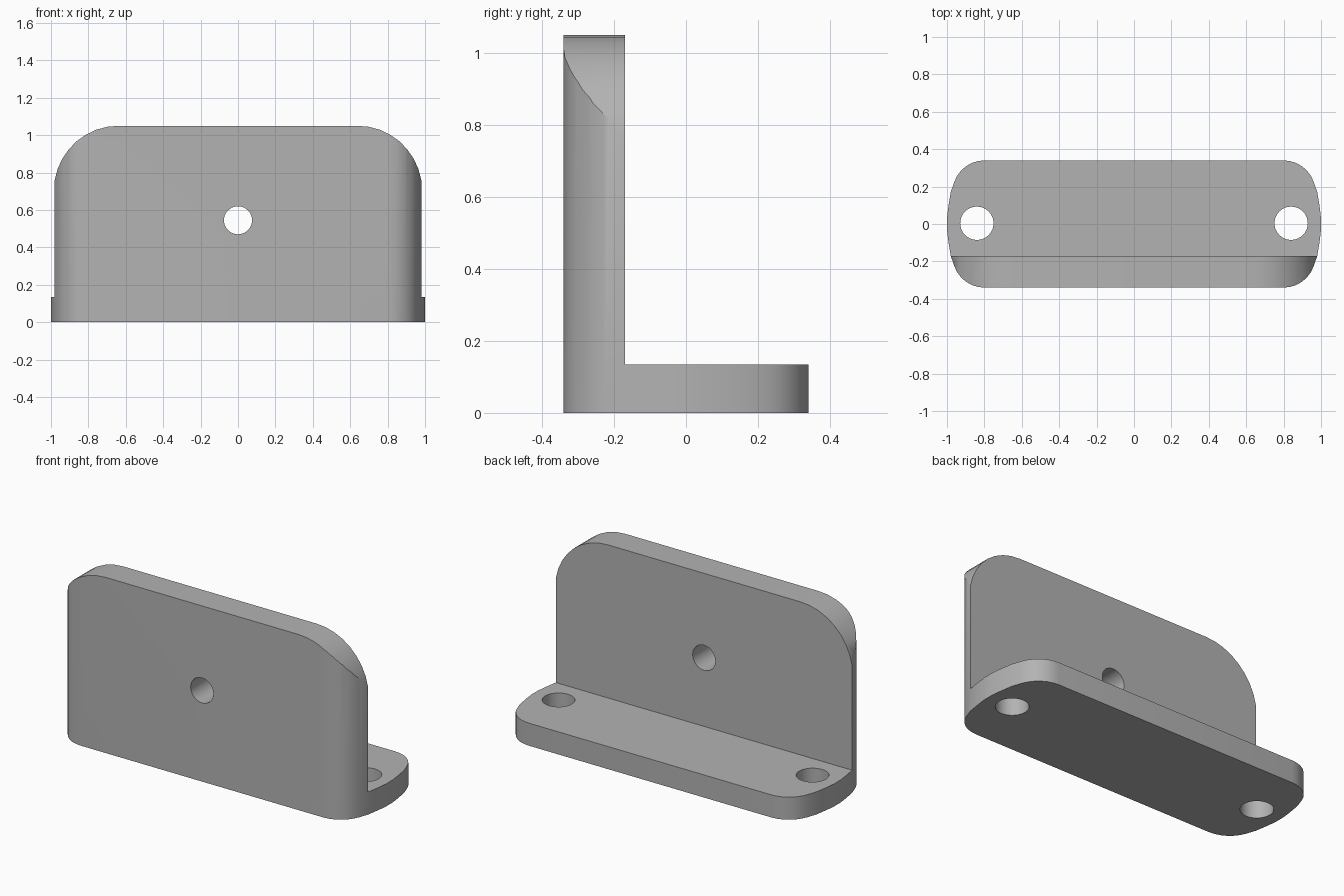
import bpy
import bmesh
from math import radians, cos, sin
from mathutils import Matrix

if "Cube" in bpy.data.objects:
    bpy.data.objects.remove(bpy.data.objects["Cube"])

grey = bpy.data.materials.new("plain grey")
grey.use_nodes = True
colour = (0.45, 0.45, 0.45, 1)
grey.diffuse_color = colour
grey.node_tree.nodes["Principled BSDF"].inputs["Base Color"].default_value = colour


def new_object(name, bm):
    bmesh.ops.recalc_face_normals(bm, faces=bm.faces)
    mesh = bpy.data.meshes.new(name)
    bm.to_mesh(mesh)
    bm.free()
    mesh.materials.append(grey)
    obj = bpy.data.objects.new(name, mesh)
    bpy.context.collection.objects.link(obj)
    return obj


def prism(name, points, direction):
    """Extrude a closed loop of 3D points along a direction."""
    bm = bmesh.new()
    face = bm.faces.new([bm.verts.new(p) for p in points])
    result = bmesh.ops.extrude_face_region(bm, geom=[face])
    verts = [g for g in result["geom"] if isinstance(g, bmesh.types.BMVert)]
    bmesh.ops.translate(bm, vec=direction, verts=verts)
    return new_object(name, bm)


def drill(name, radius, centre, rotation=Matrix()):
    bm = bmesh.new()
    bmesh.ops.create_cone(bm, cap_ends=True, segments=40, radius1=radius,
                          radius2=radius, depth=0.6,
                          matrix=Matrix.Translation(centre) @ rotation)
    return new_object(name, bm)


def arc(cx, cy, rx, ry, start, end, steps):
    angles = [radians(start + (end - start) * i / steps) for i in range(steps + 1)]
    return [(cx + rx * cos(a), cy + ry * sin(a)) for a in angles]


# Footprint: rounded corners running into gently bowed ends
corner = arc(0.80, 0.17, 0.17, 0.17, 90, 20, 6)
corner += [(0.98, 0.17), (0.993, 0.09), (1.0, 0.03)]
right = corner + [(x, -y) for x, y in reversed(corner)]
loop = right + [(-x, y) for x, y in reversed(right)]
bracket = prism("angle_bracket", [(x, y, 0) for x, y in loop], (0, 0, 1.05))

# Space above the base flange, behind the upright plate
recess = prism("recess_cutter", [(-1.2, -0.17, 0.135), (1.2, -0.17, 0.135),
                                 (1.2, 0.6, 0.135), (-1.2, 0.6, 0.135)], (0, 0, 1.2))
cutters = [recess]

# Rounded top corners of the upright plate
curve = arc(0.64, 0.70, 0.345, 0.35, 90, 0, 9)
for side in (1, -1):
    outline = curve + [(1.2, 0.70), (1.2, 1.2), (0.64, 1.2)]
    cutters.append(prism("corner_cutter", [(side * x, -0.6, z) for x, z in outline],
                         (0, 1.2, 0)))
    # Mounting holes in the base flange
    cutters.append(drill("base_hole_cutter", 0.089, (side * 0.84, 0.004, 0)))

# Central hole through the upright plate
cutters.append(drill("upright_hole_cutter", 0.075, (0, -0.25, 0.545),
                     Matrix.Rotation(radians(90), 4, "X")))

bpy.ops.object.select_all(action="DESELECT")
bpy.context.view_layer.objects.active = bracket
bracket.select_set(True)
for cutter in cutters:
    cutter.hide_render = True
    mod = bracket.modifiers.new("cut", "BOOLEAN")
    mod.operation = "DIFFERENCE"
    mod.solver = "EXACT"
    mod.object = cutter
    bpy.ops.object.modifier_apply(modifier=mod.name)
    bpy.data.objects.remove(cutter)

bpy.ops.object.shade_smooth_by_angle(angle=radians(30))
